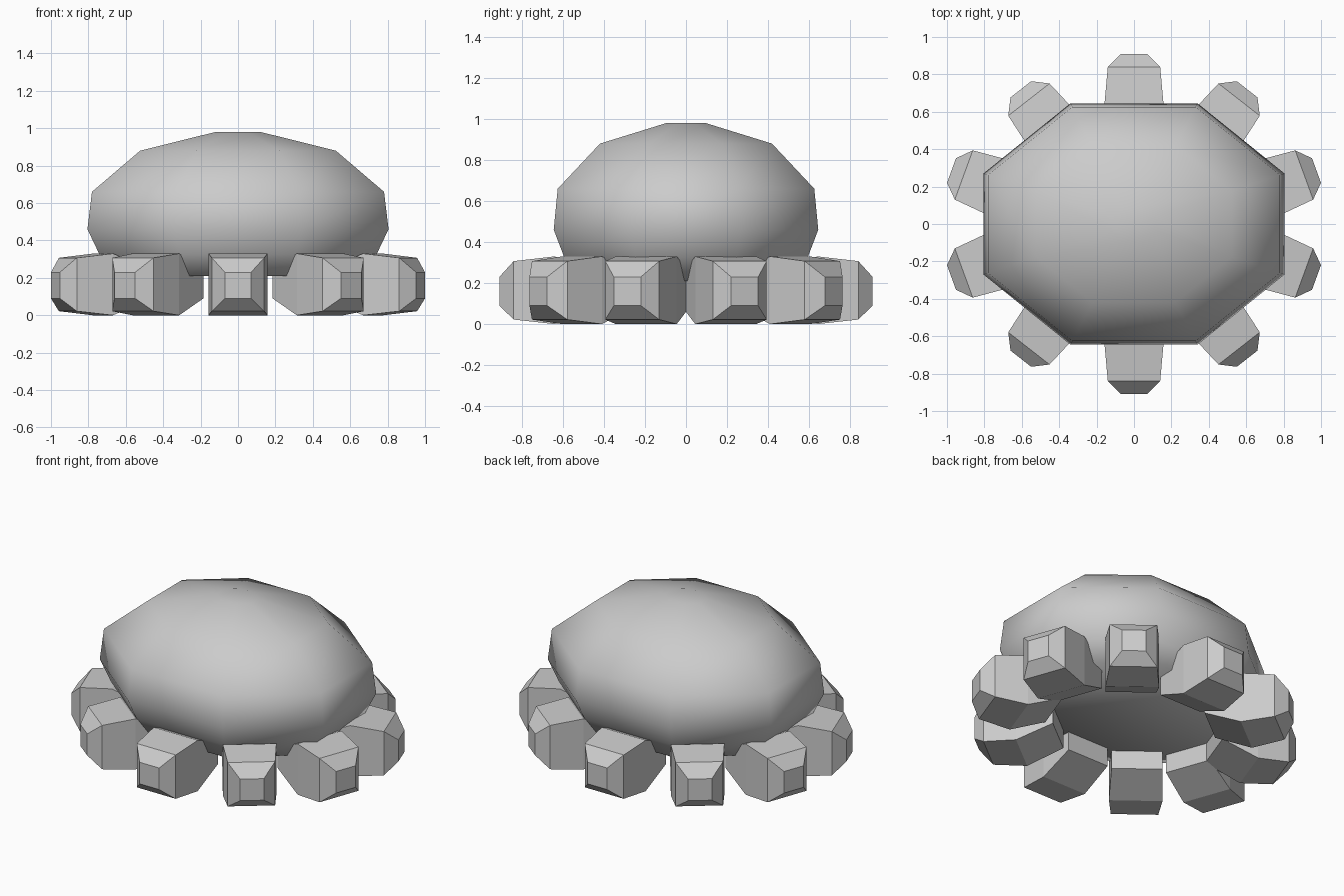
import bpy, math
from mathutils import Matrix, Vector

if "Cube" in bpy.data.objects:
    bpy.data.objects.remove(bpy.data.objects["Cube"])

grey = bpy.data.materials.new("plain grey")
grey.use_nodes = True
grey.diffuse_color = (0.6, 0.6, 0.6, 1)
grey.node_tree.nodes["Principled BSDF"].inputs["Base Color"].default_value = (0.6, 0.6, 0.6, 1)


def loft(name, rings, smooth=False):
    """Join equal-length rings of points into a closed skin."""
    n = len(rings[0])
    verts = [p for ring in rings for p in ring]
    faces = [(r * n + i, r * n + (i + 1) % n, (r + 1) * n + (i + 1) % n, (r + 1) * n + i)
             for r in range(len(rings) - 1) for i in range(n)]
    last = (len(rings) - 1) * n
    faces += [tuple(reversed(range(n))), tuple(range(last, last + n))]
    mesh = bpy.data.meshes.new(name)
    mesh.from_pydata(verts, [], faces)
    mesh.materials.append(grey)
    mesh.polygons.foreach_set("use_smooth", [smooth] * len(faces))
    obj = bpy.data.objects.new(name, mesh)
    bpy.context.collection.objects.link(obj)
    return obj


# Domed body: stretched octagon scaled up a profile of (height, scale)
quarter = [(0.805, 0.27), (0.34, 0.645)]
octagon = quarter + [(-x, y) for x, y in reversed(quarter)]
octagon += [(-x, -y) for x, y in octagon]
profile = [(0.21, 0.82), (0.325, 0.92), (0.46, 1), (0.66, 0.97), (0.88, 0.65), (0.98, 0.15)]
loft("body", [[(x * s, y * s, z) for x, y in octagon] for z, s in profile], smooth=True)

# Foot sections: distance along the foot, half width, bottom, top
sections = [(-0.42, 0.15, 0.09, 0.24), (-0.2, 0.158, 0, 0.33),
            (0, 0.14, 0.022, 0.307), (0.07, 0.07, 0.09, 0.23)]


def foot(name, x, y, angle):
    place = Matrix.Translation((x, y, 0)) @ Matrix.Rotation(math.radians(angle), 4, "Z")
    rings = [[place @ Vector((d, w * sy, z)) for sy, z in ((-1, lo), (1, lo), (1, hi), (-1, hi))]
             for d, w, lo, hi in sections]
    loft(name, rings)


# Ten feet around the rim
for sy, end in ((-1, "front"), (1, "back")):
    foot(end + "_foot", 0, sy * 0.84, sy * 90)
    for sx, side in ((1, "left"), (-1, "right")):
        for kind, x, y, angle in (("corner", 0.562, 0.665, 52), ("side", 0.91, 0.262, 20)):
            turn = angle if sx > 0 else 180 - angle
            foot(f"{end}_{side}_{kind}_foot", sx * x, sy * y, sy * turn)
